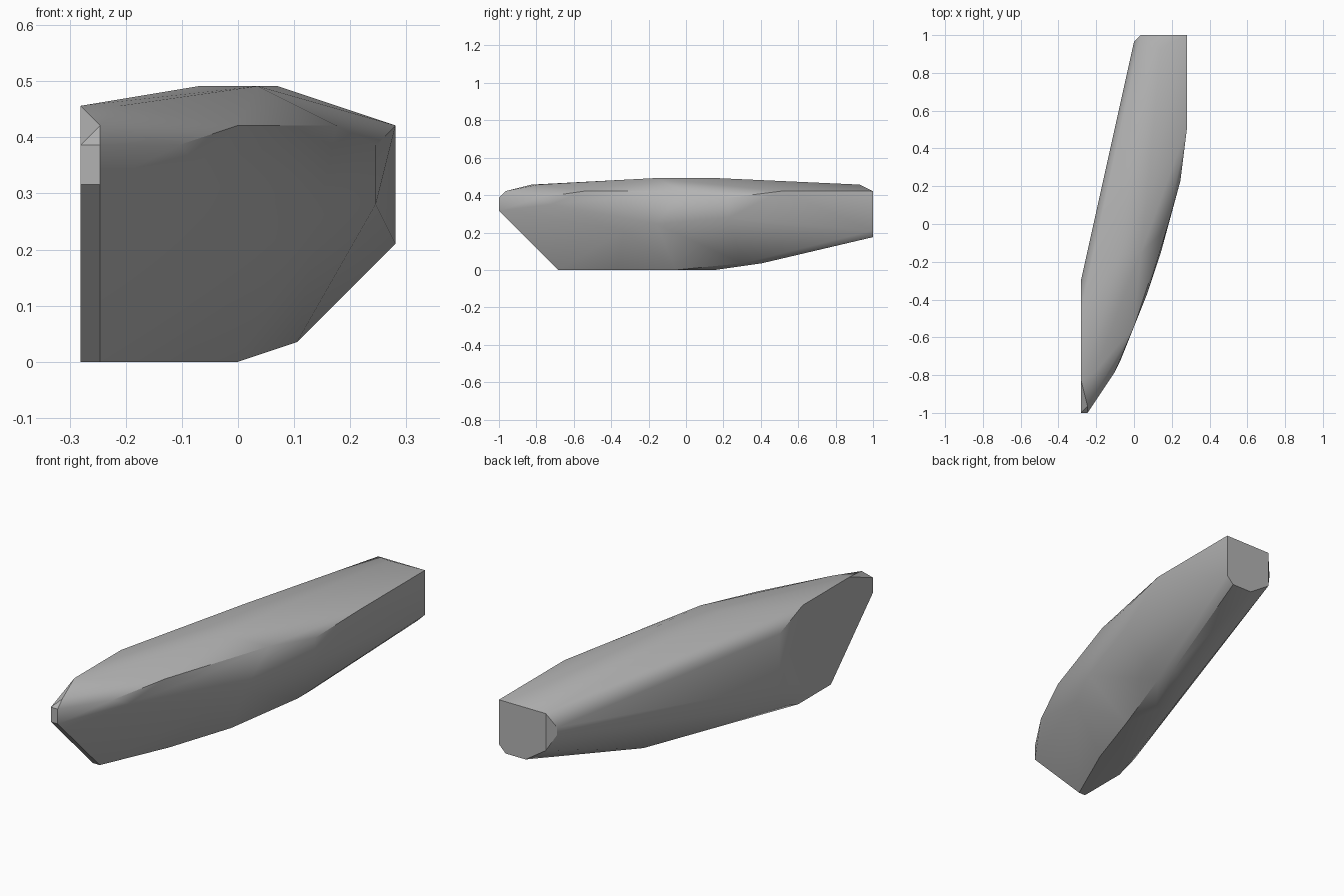
import bpy
import bmesh
import math
from mathutils import Vector

# Remove the default cube only
default_cube = bpy.data.objects.get("Cube")
if default_cube:
    bpy.data.objects.remove(default_cube, do_unlink=True)

# The body is laid out on a coarse grid, 57 cells long
LENGTH = 57
CELL = 2 / LENGTH

# Cross-section corners (x, z) at each station along the length, front to back
nose = {
    0: [(-8, 9), (-7, 9), (-7, 11), (-8, 11)],
    1: [(-7, 12)],
    5: [(-8, 13)],
    6: [(-6, 13), (-3, 11)],
    8: [(-2, 10)],
    9: [(-8, 0), (-7, 0)],
}
middle = {
    13: [(0, 12)],
    15: [(-8, 13)],
    16: [(-8, 0), (1, 12)],
    18: [(-3, 0), (2, 11)],
    19: [(-8, 1), (2, 6)],
    20: [(-8, 11), (-8, 4)],
    24: [(-2, 14), (1, 14), (4, 7)],
    27: [(0, 0)],
    28: [(5, 12)],
    33: [(-2, 14), (2, 14), (-1, 0), (0, 0)],
    35: [(7, 8), (7, 11)],
}
tail = {
    37: [(3, 1)],
    39: [(-1, 1)],
    40: [(3, 1)],
    43: [(8, 12)],
    55: [(4, 13)],
    56: [(0, 9), (0, 10)],
    57: [(8, 12), (1, 12), (1, 7), (4, 5), (7, 5), (8, 6)],
}


def flat_material(name, colour):
    """Plain single-colour material."""
    material = bpy.data.materials.new(name)
    material.use_nodes = True
    material.diffuse_color = colour
    shader = material.node_tree.nodes["Principled BSDF"]
    shader.inputs["Base Color"].default_value = colour
    shader.inputs["Roughness"].default_value = 0.8
    return material


def convex_body(name, sections, material):
    """Wrap a convex skin around all the section corners."""
    bm = bmesh.new()
    for part in sections:
        for station, corners in part.items():
            for x, z in corners:
                bm.verts.new(Vector((x, station - LENGTH / 2, z)) * CELL)

    hull = bmesh.ops.convex_hull(bm, input=bm.verts[:])
    loose = {v for v in hull["geom_interior"] + hull["geom_unused"]
             if isinstance(v, bmesh.types.BMVert)}
    bmesh.ops.delete(bm, geom=list(loose), context="VERTS")

    # Merge triangles that lie in one flat facet
    bmesh.ops.dissolve_limit(bm, angle_limit=math.radians(1),
                             verts=bm.verts[:], edges=bm.edges[:])
    bmesh.ops.recalc_face_normals(bm, faces=bm.faces[:])

    mesh = bpy.data.meshes.new(name)
    bm.to_mesh(mesh)
    bm.free()
    mesh.materials.append(material)
    body = bpy.data.objects.new(name, mesh)
    bpy.context.collection.objects.link(body)
    return body


grey = flat_material("plain grey", (0.45, 0.45, 0.45, 1))
body = convex_body("curved_body", (nose, middle, tail), grey)

# Soft shading over the curved skin, crisp edges around the end facets
for other in bpy.context.selected_objects:
    other.select_set(False)
body.select_set(True)
bpy.context.view_layer.objects.active = body
bpy.ops.object.shade_smooth_by_angle(angle=math.radians(30))
